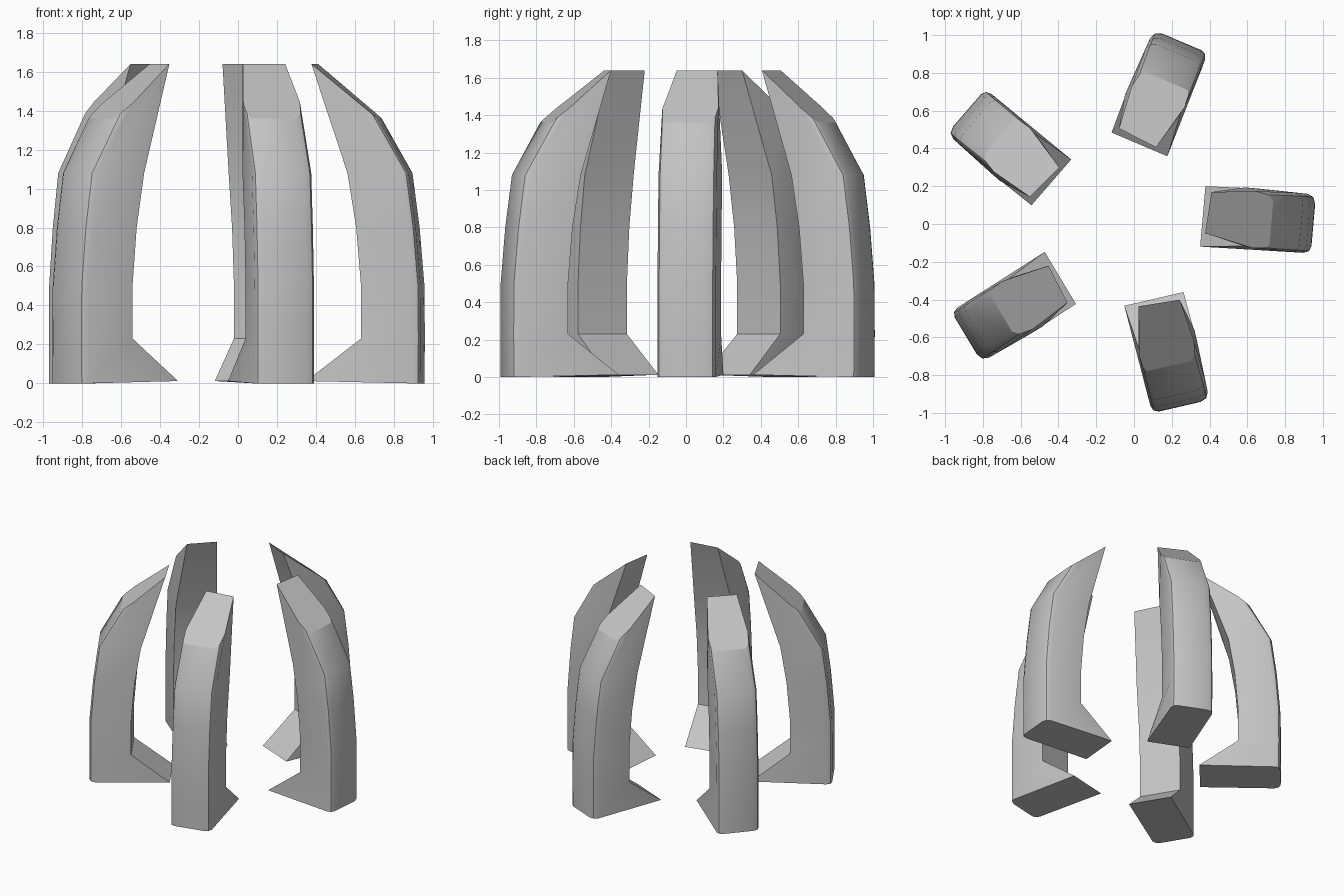
import bpy, bmesh, math

# Remove the default cube only
cube = bpy.data.objects.get("Cube")
if cube:
    bpy.data.objects.remove(cube, do_unlink=True)

# Single grey material
grey = bpy.data.materials.new("light_grey")
grey.use_nodes = True
colour = (0.55, 0.55, 0.55, 1.0)
grey.diffuse_color = colour
grey.node_tree.nodes["Principled BSDF"].inputs["Base Color"].default_value = colour

TIP_Z = 1.64


def slant_z(u):
    """Height of the sloping top face at radial distance u."""
    return TIP_Z - 0.28 * (u - 0.45) / 0.34


def rounded_corner(side, front):
    """Three points that round the outer corner."""
    corner = (front[0], side[1])
    mid = [0.5 * (s + f) for s, f in zip(side, front)]
    mid = tuple(m + 0.41 * (c - m) for m, c in zip(mid, corner))
    return [side, mid, front]


# Rows: height, inner u, inner v right, inner v left, outer u
rows = [
    (0.00, 0.425, -0.083, 0.238, 1.010),
    (0.23, 0.705, -0.055, 0.250, 1.012),
    (0.50, 0.705, -0.055, 0.250, 1.010),
    (0.80, 0.680, -0.055, 0.250, 0.985),
    (1.08, 0.635, -0.055, 0.250, 0.948),
]

bm = bmesh.new()
loops = []
for i, (z, inner, v0, v1, outer) in enumerate(rows):
    right = rounded_corner((outer - 0.04, -0.068), (outer, -0.030))
    left = rounded_corner((outer - 0.045, 0.245), (outer, 0.195))
    outline = right + left[::-1]
    inner_z = z + (0.012 if i == 0 else 0)
    loop = [bm.verts.new((inner, v0, inner_z))]
    loop += [bm.verts.new((u, v, z)) for u, v in outline]
    loop.append(bm.verts.new((inner, v1, inner_z)))
    loops.append(loop)

# Sloping top outline, ending in a sharp upper edge
right = rounded_corner((0.70, -0.066), (0.79, -0.045))
left = rounded_corner((0.69, 0.235), (0.79, 0.190))
top = [bm.verts.new((0.445, -0.010, TIP_Z))]
top += [bm.verts.new((u, v, slant_z(u))) for u, v in right + left[::-1]]
top.append(bm.verts.new((0.460, 0.210, TIP_Z)))
loops.append(top)

# Skin the rows and cap both ends
for a, b in zip(loops, loops[1:]):
    n = len(a)
    for j in range(n):
        k = (j + 1) % n
        bm.faces.new((a[j], a[k], b[k], b[j]))
bottom_cap = bm.faces.new(loops[0][::-1])
top_cap = bm.faces.new(loops[-1])
bmesh.ops.recalc_face_normals(bm, faces=bm.faces[:])
bm.faces.index_update()
flat = [bottom_cap.index, top_cap.index]

mesh = bpy.data.meshes.new("curved_fin")
bm.to_mesh(mesh)
bm.free()
mesh.materials.append(grey)

# Five fins in a ring
fins = []
for i in range(5):
    fin = bpy.data.objects.new(f"curved_fin_{i + 1}", mesh)
    fin.location = (-0.066, 0, 0)
    fin.rotation_euler.z = math.radians(-5 + 72 * i)
    bpy.context.collection.objects.link(fin)
    fins.append(fin)

# Smooth the rounded corners, keep the caps flat
bpy.ops.object.select_all(action='DESELECT')
fins[0].select_set(True)
bpy.context.view_layer.objects.active = fins[0]
bpy.ops.object.shade_smooth_by_angle(angle=math.radians(35))
for index in flat:
    mesh.polygons[index].use_smooth = False
